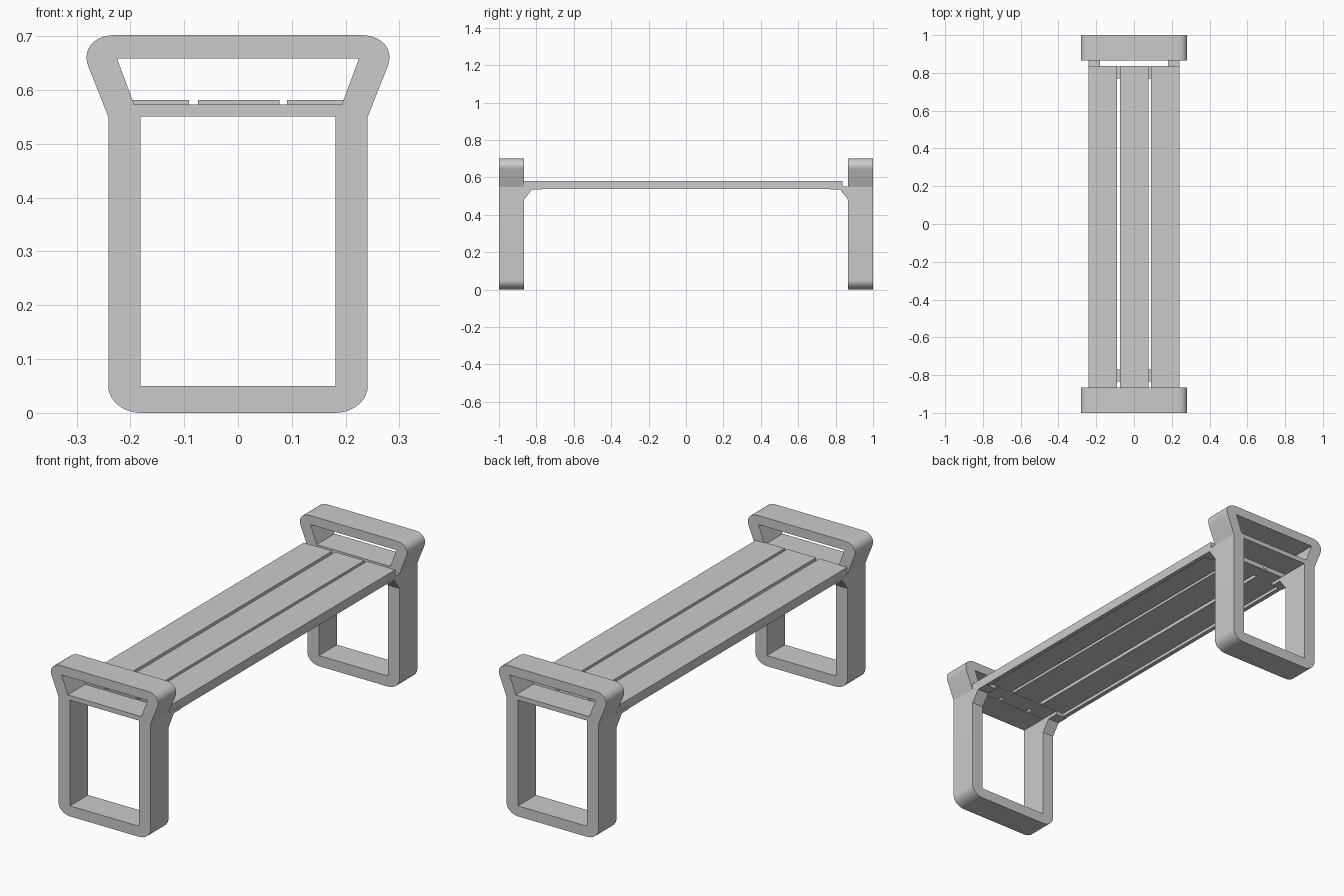
import bpy, bmesh
from math import sin, cos, pi
from mathutils import Vector

if "Cube" in bpy.data.objects:
    bpy.data.objects.remove(bpy.data.objects["Cube"])


def rounded(p, c, q, n=10):
    """Arc from p to q around the corner c."""
    p, c, q = Vector(p), Vector(c), Vector(q)
    return [c + (p - c) * (1 - sin(i / n * pi / 2)) + (q - c) * (1 - cos(i / n * pi / 2))
            for i in range(n + 1)]


def mirrored(half):
    return [(x, z) for x, z in half] + [(-x, z) for x, z in reversed(half)]


def prism(name, profile, axis, start, end):
    """Extrude a closed 2D profile along x (profile y,z) or y (profile x,z)."""
    bm = bmesh.new()
    place = (lambda a, b, t: (t, a, b)) if axis == 'x' else (lambda a, b, t: (a, t, b))
    face = bm.faces.new([bm.verts.new(place(a, b, start)) for a, b in profile])
    ext = bmesh.ops.extrude_face_region(bm, geom=[face])
    moved = [v for v in ext['geom'] if isinstance(v, bmesh.types.BMVert)]
    bmesh.ops.translate(bm, verts=moved, vec=Vector(place(0, 0, end - start)))
    bmesh.ops.recalc_face_normals(bm, faces=bm.faces)
    mesh = bpy.data.meshes.new(name)
    bm.to_mesh(mesh)
    bm.free()
    obj = bpy.data.objects.new(name, mesh)
    bpy.context.collection.objects.link(obj)
    return obj


def box(name, x0, x1, y0, y1, z0, z1):
    return prism(name, [(x0, z0), (x1, z0), (x1, z1), (x0, z1)], 'y', y0, y1)


# End frame outline with leg opening and handle opening
outer = mirrored(rounded((0.18, 0), (0.241, 0), (0.241, 0.05))
                 + [Vector((0.241, 0.55)), Vector((0.25, 0.573))]
                 + rounded((0.278, 0.643), (0.301, 0.702), (0.228, 0.702)))
leg_opening = mirrored([(0.181, 0.05), (0.181, 0.551)])
handle_opening = mirrored([(0.193, 0.573), (0.225, 0.659)])


def end_frame(name, y):
    curve = bpy.data.curves.new(name, 'CURVE')
    curve.dimensions = '2D'
    curve.fill_mode = 'BOTH'
    curve.extrude = 0.0675
    for loop in (outer, leg_opening, handle_opening):
        spline = curve.splines.new('POLY')
        spline.points.add(len(loop) - 1)
        for pt, (x, z) in zip(spline.points, loop):
            pt.co = (x, z, 0, 1)
        spline.use_cyclic_u = True
    obj = bpy.data.objects.new(name, curve)
    bpy.context.collection.objects.link(obj)
    obj.rotation_euler = (pi / 2, 0, 0)
    obj.location.y = y
    bpy.ops.object.select_all(action='DESELECT')
    obj.select_set(True)
    bpy.context.view_layer.objects.active = obj
    bpy.ops.object.convert(target='MESH')
    bpy.ops.object.shade_smooth_by_angle(angle=pi / 9)


for end, s in (("front", -1), ("back", 1)):
    end_frame(end + "_frame", s * 0.9325)
    # Chamfered brackets reaching under the seat from each leg
    bracket = [(s * 0.866, 0.48), (s * 0.825, 0.535), (s * 0.77, 0.535),
               (s * 0.77, 0.551), (s * 0.866, 0.551)]
    prism(end + "_left_bracket", bracket, 'x', -0.241, -0.181)
    prism(end + "_right_bracket", bracket, 'x', 0.181, 0.241)
    # Cross plate joining the slats
    y0, y1 = sorted((s * 0.77, s * 0.835))
    box(end + "_cross_plate", -0.2, 0.2, y0, y1, 0.551, 0.56)

# Seat slats, the outer two with a lip hanging down along the edge
box("middle_slat", -0.074, 0.077, -0.87, 0.836, 0.552, 0.581)
for side, s in (("left", -1), ("right", 1)):
    profile = [(s * 0.091, 0.552), (s * 0.22, 0.552), (s * 0.22, 0.537),
               (s * 0.24, 0.537), (s * 0.24, 0.581), (s * 0.091, 0.581)]
    prism(side + "_slat", profile, 'y', -0.87, 0.836)
